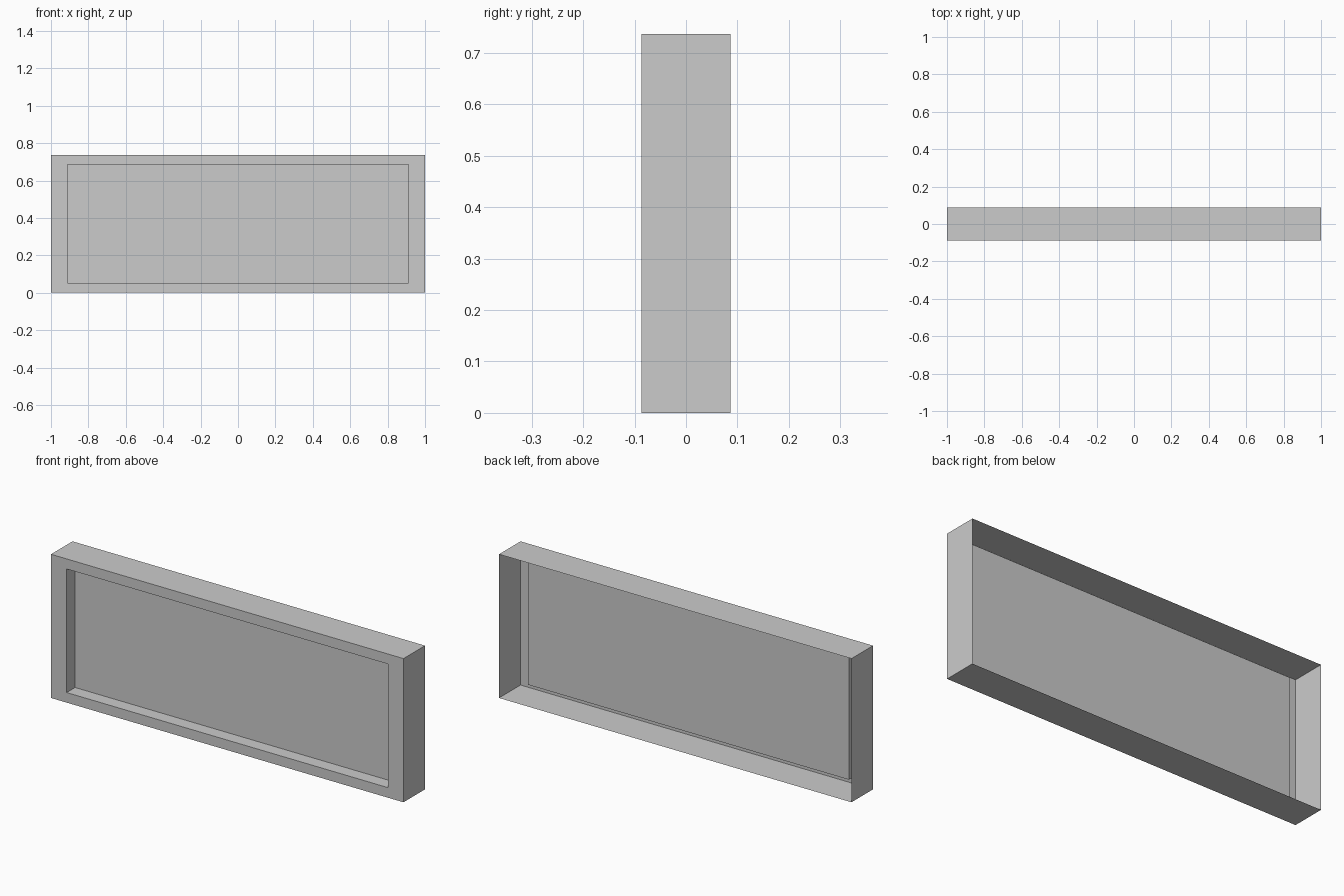
import bpy, bmesh
from mathutils import Vector

# Remove the default cube
cube = bpy.data.objects.get("Cube")
if cube:
    bpy.data.objects.remove(cube, do_unlink=True)

WIDTH, DEPTH, HEIGHT = 2.0, 0.174, 0.737
BORDER_X, BORDER_Z, RECESS = 0.089, 0.073, 0.068

grey = bpy.data.materials.new("plain grey")
grey.use_nodes = True
colour = (0.6, 0.6, 0.6, 1)
grey.diffuse_color = colour
grey.node_tree.nodes["Principled BSDF"].inputs["Base Color"].default_value = colour

# Thin box, open at the back
bm = bmesh.new()
bmesh.ops.create_cube(bm, size=1)
bmesh.ops.scale(bm, vec=(WIDTH, DEPTH, HEIGHT), verts=bm.verts)
bmesh.ops.translate(bm, vec=(0, 0, HEIGHT / 2), verts=bm.verts)
bm.normal_update()
back = [f for f in bm.faces if f.normal.y > 0.9]
bmesh.ops.delete(bm, geom=back, context='FACES_ONLY')
front = next(f for f in bm.faces if f.normal.y < -0.9)

# Flat border around the front, then a straight-sided recessed panel
bmesh.ops.inset_individual(bm, faces=[front], thickness=BORDER_Z)
for v in front.verts:
    v.co.x = (WIDTH / 2 - BORDER_X) * (1 if v.co.x > 0 else -1)
panel = bmesh.ops.extrude_discrete_faces(bm, faces=[front])["faces"][0]
bmesh.ops.translate(bm, vec=Vector((0, RECESS, 0)), verts=panel.verts)
bm.normal_update()

mesh = bpy.data.meshes.new("recessed_panel_tray")
bm.to_mesh(mesh)
bm.free()
mesh.materials.append(grey)
tray = bpy.data.objects.new("recessed_panel_tray", mesh)
bpy.context.collection.objects.link(tray)
